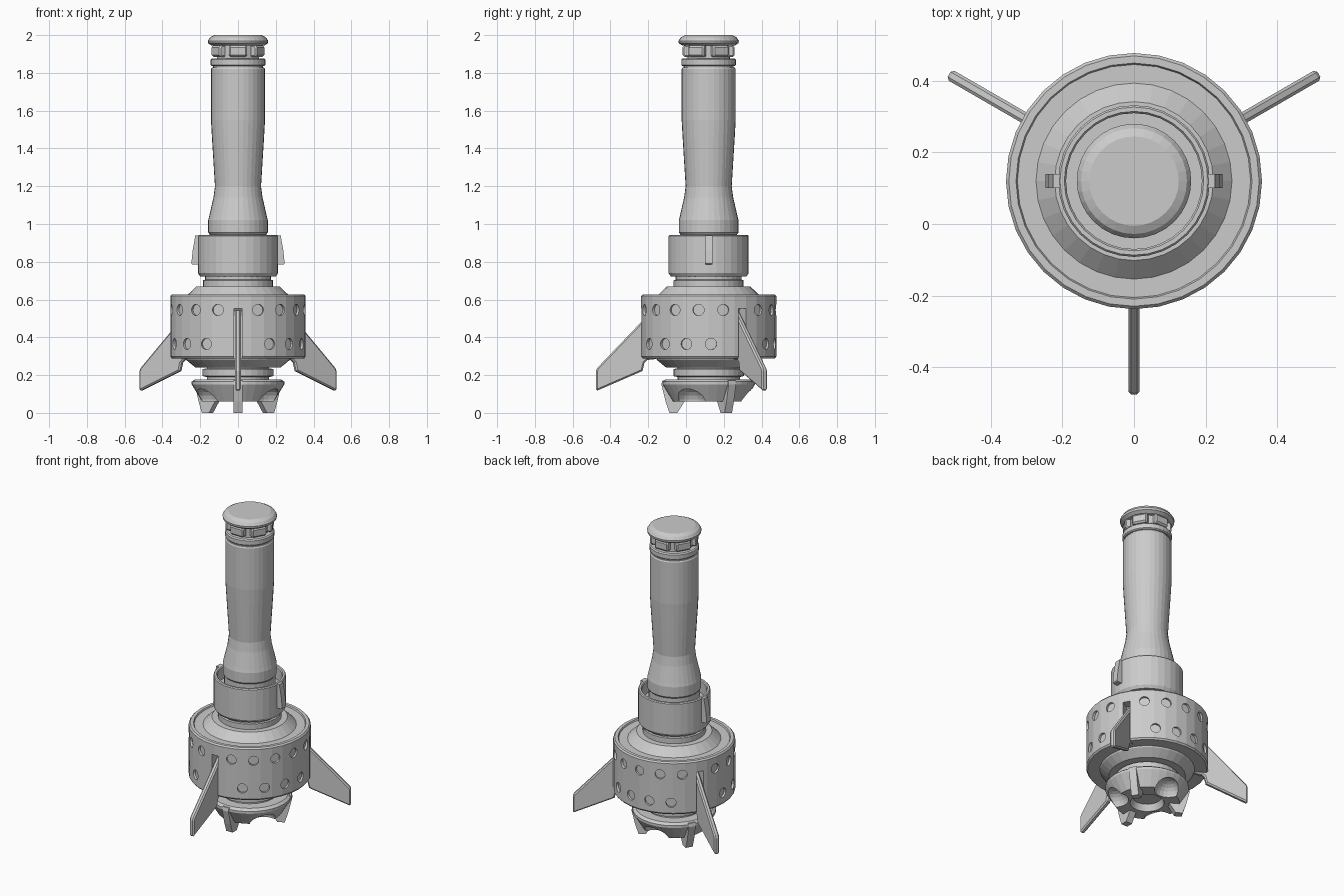
import bpy, bmesh, math
from mathutils import Matrix, Vector

if "Cube" in bpy.data.objects:
    bpy.data.objects.remove(bpy.data.objects["Cube"])

CY = 0.12          # main axis sits at y = 0.12
SEG = 32
THIRDS = (0, 120, 240)


def place(angle):
    """Local +x is radial; angle is measured from the front (-y)."""
    return Matrix.Translation((0, CY, 0)) @ Matrix.Rotation(math.radians(angle - 90), 4, 'Z')


def finish(name, bm):
    bmesh.ops.remove_doubles(bm, verts=bm.verts, dist=1e-5)
    bmesh.ops.recalc_face_normals(bm, faces=bm.faces)
    me = bpy.data.meshes.new(name)
    bm.to_mesh(me)
    bm.free()
    ob = bpy.data.objects.new(name, me)
    bpy.context.collection.objects.link(ob)
    return ob


def lathe(name, profile):
    """Revolve (r, z) points that start and end on the axis."""
    bm = bmesh.new()
    vs = [bm.verts.new((r, 0, z)) for r, z in profile]
    es = [bm.edges.new(p) for p in zip(vs, vs[1:])]
    bmesh.ops.spin(bm, geom=vs + es, axis=(0, 0, 1), cent=(0, 0, 0),
                   steps=SEG, angle=math.tau, use_duplicate=False)
    bmesh.ops.transform(bm, matrix=place(0), verts=bm.verts)
    return finish(name, bm)


def plate(bm, outline, width, matrix, bevel=0.0):
    """Extrude an (r, z) outline across its width, then place it."""
    t = bmesh.new()
    f = t.faces.new([t.verts.new((r, -width / 2, z)) for r, z in outline])
    new = bmesh.ops.extrude_face_region(t, geom=[f])['geom']
    bmesh.ops.translate(t, vec=(0, width, 0), verts=[v for v in new if isinstance(v, bmesh.types.BMVert)])
    bmesh.ops.recalc_face_normals(t, faces=t.faces)
    if bevel:
        rim = [e for e in t.edges if abs(e.verts[0].co.y - e.verts[1].co.y) < 1e-6]
        bmesh.ops.bevel(t, geom=rim, offset=bevel, segments=1, affect='EDGES')
    t.transform(matrix)
    me = bpy.data.meshes.new("tmp")
    t.to_mesh(me)
    t.free()
    bm.from_mesh(me)
    bpy.data.meshes.remove(me)


def cut(target, bm):
    """Subtract a cutter mesh and bake the result."""
    cutter = finish("cutter", bm)
    cutter.hide_render = True
    mod = target.modifiers.new("cut", 'BOOLEAN')
    mod.operation, mod.solver, mod.object = 'DIFFERENCE', 'EXACT', cutter
    dg = bpy.context.evaluated_depsgraph_get()
    me = bpy.data.meshes.new_from_object(target.evaluated_get(dg))
    target.modifiers.clear()
    target.data = me
    bpy.data.objects.remove(cutter)


# Top cap, its notched neck and the ring below
lathe("top_cap", [(0, 2.0), (0.125, 2.0), (0.148, 1.988), (0.16, 1.97), (0.158, 1.957),
                  (0.14, 1.945), (0, 1.945)])
lathe("cap_neck", [(0, 1.95), (0.112, 1.95), (0.112, 1.87), (0, 1.87)])
bm = bmesh.new()
for k in range(6):
    plate(bm, [(0.10, 1.948), (0.128, 1.948), (0.138, 1.935), (0.138, 1.895), (0.128, 1.885), (0.10, 1.885)],
          0.095, place(60 * k), 0.008)
finish("neck_blocks", bm)
lathe("neck_ring", [(0, 1.877), (0.138, 1.877), (0.145, 1.87), (0.145, 1.842), (0.138, 1.836),
                    (0.132, 1.836), (0.132, 1.82), (0, 1.82)])

# Long waisted handle
lathe("handle", [(0, 1.828), (0.138, 1.828), (0.143, 1.82), (0.143, 1.55), (0.138, 1.46), (0.122, 1.2),
                 (0.13, 1.14), (0.153, 1.04), (0.158, 1.02), (0.158, 0.955), (0.15, 0.945),
                 (0.15, 0.84), (0, 0.84)])

# Open collar cup with two side tabs
lathe("collar", [(0, 0.86), (0.19, 0.86), (0.19, 0.935), (0.195, 0.942), (0.207, 0.942), (0.212, 0.936),
                 (0.212, 0.74), (0.2, 0.722), (0, 0.722)])
bm = bmesh.new()
for a in (90, 270):
    plate(bm, [(0.2, 0.94), (0.226, 0.94), (0.24, 0.86), (0.247, 0.79), (0.24, 0.785), (0.2, 0.785)],
          0.04, place(a))
finish("collar_tabs", bm)
lathe("upper_neck", [(0, 0.725), (0.175, 0.725), (0.175, 0.705), (0.185, 0.702), (0.185, 0.65), (0, 0.65)])

# Drum with dimples and fin slots
drum = lathe("drum", [(0, 0.668), (0.222, 0.668), (0.274, 0.618), (0.326, 0.618), (0.33, 0.627),
                      (0.35, 0.627), (0.358, 0.618), (0.358, 0.298), (0.35, 0.288), (0.278, 0.288),
                      (0.274, 0.28), (0.225, 0.24), (0, 0.24)])
bm = bmesh.new()
for s in THIRDS:
    rows = [(60 + 21.3 * i, 0.545) for i in range(-2, 3)]
    rows += [(60 + 21.3 * (i + 0.5), 0.365) for i in range(-2, 2)]
    for a, z in rows:
        m = place(s + a) @ Matrix.Translation((0.368, 0, z)) @ Matrix.Rotation(math.pi / 2, 4, 'Y')
        bmesh.ops.create_cone(bm, cap_ends=True, segments=16, radius1=0.03, radius2=0.03,
                              depth=0.05, matrix=m)
    plate(bm, [(0.285, 0.54), (0.295, 0.552), (0.4, 0.552), (0.4, 0.2), (0.285, 0.2)], 0.044, place(s))
cut(drum, bm)

# Three swept fins
for i, a in enumerate(THIRDS):
    bm = bmesh.new()
    plate(bm, [(0.28, 0.545), (0.30, 0.54), (0.36, 0.478), (0.59, 0.238), (0.597, 0.222), (0.597, 0.125),
               (0.59, 0.118), (0.35, 0.222), (0.34, 0.265), (0.325, 0.28), (0.28, 0.285)],
          0.032, place(a), 0.008)
    finish(f"fin_{i + 1}", bm)

# Lower neck
lathe("lower_neck", [(0, 0.25), (0.165, 0.25), (0.165, 0.236), (0.187, 0.232), (0.187, 0.195),
                     (0.165, 0.19), (0.165, 0.165), (0, 0.165)])

# Nozzle base with three scooped pockets and a central recess
base = lathe("nozzle_base", [(0, 0.178), (0.228, 0.178), (0.245, 0.165), (0.245, 0.15), (0.19, 0.06),
                             (0.1, 0.06), (0.085, 0.1), (0, 0.1)])
bm = bmesh.new()
for a in (60, 180, 300):
    bmesh.ops.create_uvsphere(bm, u_segments=20, v_segments=12, radius=0.085,
                              matrix=place(a) @ Matrix.Translation((0.195, 0, 0.05)))
cut(base, bm)

# Three feet under the nozzle
for i, a in enumerate(THIRDS):
    bm = bmesh.new()
    plate(bm, [(0.18, 0.172), (0.245, 0.172), (0.25, 0.15), (0.228, 0.06), (0.208, 0.0), (0.165, 0.0),
               (0.125, 0.065), (0.125, 0.11)], 0.045, place(a))
    finish(f"foot_{i + 1}", bm)
